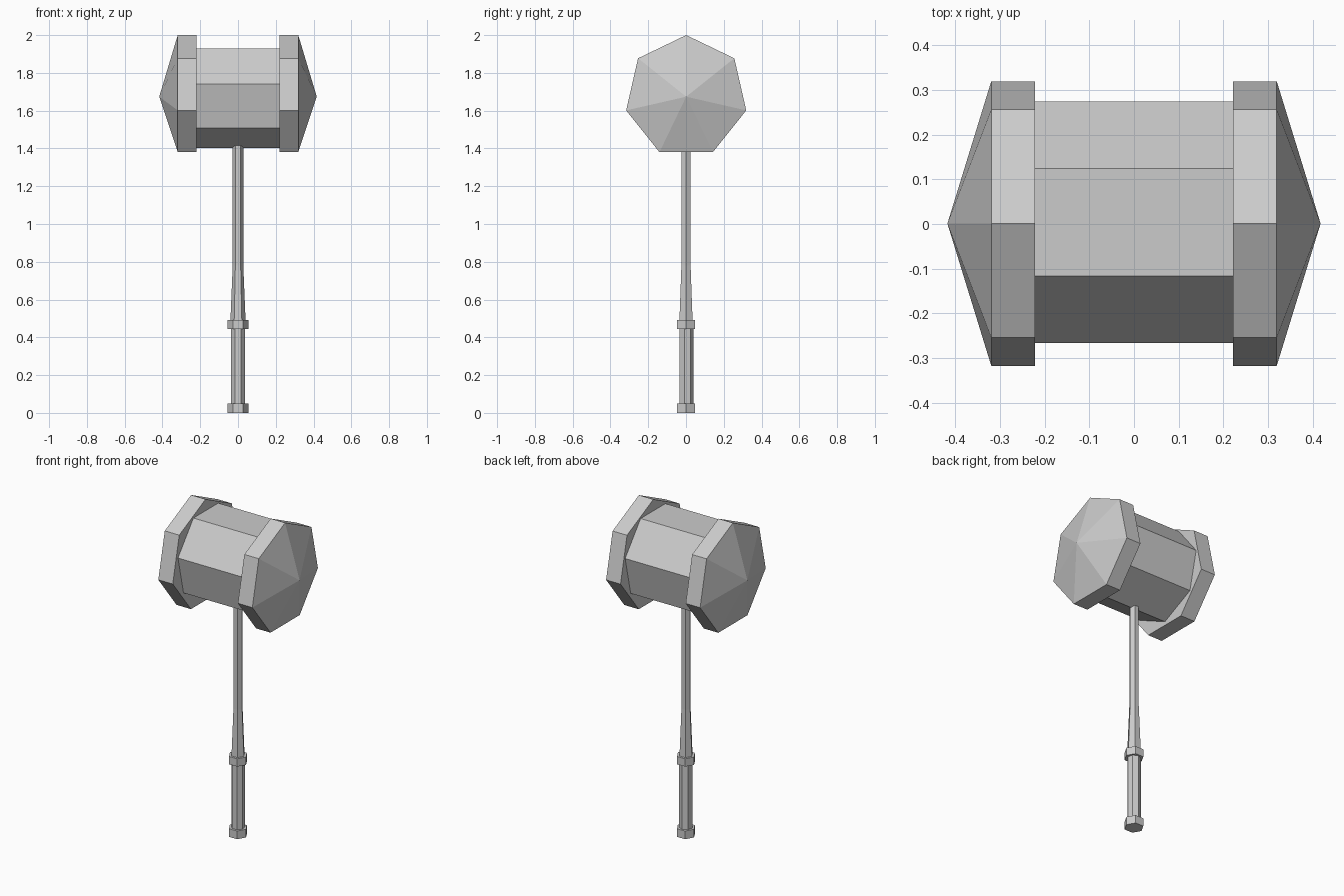
import bpy, bmesh
from math import sin, cos, pi, tau
from mathutils import Vector

cube = bpy.data.objects.get("Cube")
if cube:
    bpy.data.objects.remove(cube, do_unlink=True)

grey = bpy.data.materials.new("plain grey")
grey.use_nodes = True
colour = (0.6, 0.6, 0.6, 1)
grey.diffuse_color = colour
grey.node_tree.nodes["Principled BSDF"].inputs["Base Color"].default_value = colour


def lathe(name, sides, turn, stations, axis="z", centre=(0, 0)):
    """Faceted solid through (position, radius) stations; radius 0 makes a point."""
    def place(t, u, v):
        u, v = u + centre[0], v + centre[1]
        return Vector((u, v, t)) if axis == "z" else Vector((t, u, v))

    bm = bmesh.new()
    rings = []
    for t, r in stations:
        if r == 0:
            rings.append([bm.verts.new(place(t, 0, 0))])
        else:
            angles = [turn + tau * i / sides for i in range(sides)]
            rings.append([bm.verts.new(place(t, r * sin(a), r * cos(a))) for a in angles])
    for low, high in zip(rings, rings[1:]):
        for i in range(sides):
            j = (i + 1) % sides
            if len(high) == 1:
                bm.faces.new((low[i], low[j], high[0]))
            else:
                bm.faces.new((low[i], low[j], high[j], high[i]))
    for end in (rings[0], rings[-1]):
        if len(end) > 1:
            bm.faces.new(end)
    bmesh.ops.recalc_face_normals(bm, faces=bm.faces[:])
    mesh = bpy.data.meshes.new(name)
    bm.to_mesh(mesh)
    bm.free()
    mesh.materials.append(grey)
    obj = bpy.data.objects.new(name, mesh)
    bpy.context.collection.objects.link(obj)
    return obj


# Hammer head: barrel with a corner pointing down, pointed end caps with a corner up
lathe("head_barrel", 7, pi, [(-0.222, 0.277), (0.222, 0.277)], "x", (0.004, 1.68))
for side, s in (("left", 1), ("right", -1)):
    lathe(side + "_head_cap", 7, 0,
          [(s * 0.221, 0.326), (s * 0.319, 0.326), (s * 0.417, 0)], "x", (0.001, 1.674))

# Handle: pommel, grip, collar and tapering shaft
lathe("pommel", 6, pi / 2, [(0, 0.055), (0.05, 0.055)])
lathe("grip", 7, 0, [(0.05, 0.039), (0.445, 0.039)])
lathe("collar", 6, pi / 2, [(0.445, 0.055), (0.493, 0.055)])
lathe("shaft", 6, pi / 2, [(0.493, 0.04), (0.78, 0.028), (1.45, 0.028)])
